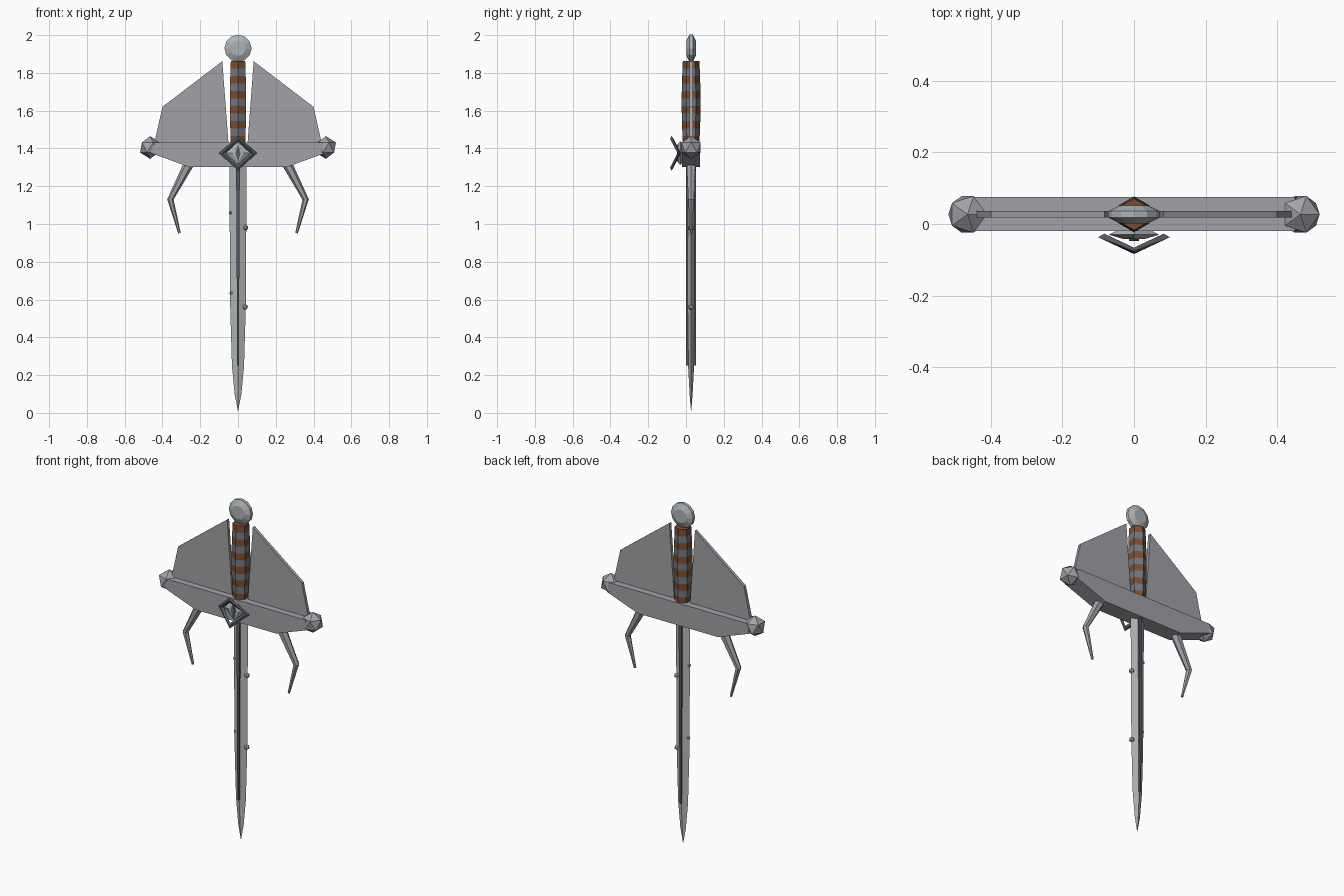
import bpy, bmesh, math
from mathutils import Vector, Matrix

if "Cube" in bpy.data.objects:
    bpy.data.objects.remove(bpy.data.objects["Cube"])

YC = 0.027  # depth of the weapon's centre plane


def mat(name, c):
    m = bpy.data.materials.new(name)
    m.diffuse_color = (*c, 1)
    m.use_nodes = True
    m.node_tree.nodes["Principled BSDF"].inputs["Base Color"].default_value = m.diffuse_color
    return m


STEEL = mat("steel", (0.36, 0.36, 0.39))
PALE = mat("pale steel", (0.42, 0.45, 0.47))
BLADE = mat("blade steel", (0.46, 0.47, 0.47))
DARK = mat("dark steel", (0.10, 0.105, 0.125))
WRAP = mat("grey wrap", (0.17, 0.185, 0.21))
LEATHER = mat("brown leather", (0.19, 0.075, 0.035))


def make(name, bm, *mats):
    bmesh.ops.recalc_face_normals(bm, faces=bm.faces[:])
    me = bpy.data.meshes.new(name)
    bm.to_mesh(me)
    bm.free()
    for m in mats:
        me.materials.append(m)
    ob = bpy.data.objects.new(name, me)
    bpy.context.collection.objects.link(ob)
    return ob


def loft(name, rings, *mats):
    """Skin a list of equally sized vertex rings and cap both ends."""
    bm = bmesh.new()
    vr = [[bm.verts.new(p) for p in r] for r in rings]
    n = len(vr[0])
    for k, (a, b) in enumerate(zip(vr, vr[1:])):
        for i in range(n):
            f = bm.faces.new((a[i], a[(i + 1) % n], b[(i + 1) % n], b[i]))
            f.material_index = k % len(mats)
    bm.faces.new(vr[0])
    bm.faces.new(vr[-1])
    return make(name, bm, *mats)


def plate(name, outline, y0, y1, m):
    """Extrude an x-z outline between two depths."""
    return loft(name, [[(x, y, z) for x, z in outline] for y in (y0, y1)], m)


# Blade: diamond section tapering to a point
sections = [(0.012, 0.001, 0.001), (0.10, 0.018, 0.008), (0.25, 0.032, 0.016),
            (0.55, 0.041, 0.021), (1.31, 0.046, 0.022)]
loft("blade", [[(w, YC, z), (0, YC + t, z), (-w, YC, z), (0, YC - t, z)]
               for z, w, t in sections], BLADE)

# Raised ribs along both blade faces
for name, s in (("front_rib", -1), ("back_rib", 1)):
    ya, yb = sorted((YC + s * 0.014, YC + s * 0.027))
    plate(name, [(-0.004, 0.25), (0.004, 0.25), (0.010, 1.31), (-0.010, 1.31)],
          ya, yb, DARK)

# Small thorns on the blade edges
for i, (x, z, r) in enumerate([(0.040, 0.98, 0.016), (0.038, 0.56, 0.016),
                               (-0.036, 0.635, 0.010), (-0.040, 1.06, 0.010)]):
    bm = bmesh.new()
    bmesh.ops.create_icosphere(bm, subdivisions=1, radius=r,
                               matrix=Matrix.Translation((x, YC, z)))
    make(f"blade_thorn_{i + 1}", bm, BLADE)

# Crossguard
plate("crossguard", [(-0.45, 1.432), (0.45, 1.432), (0.46, 1.375), (0.26, 1.302),
                     (-0.26, 1.302), (-0.46, 1.375)], -0.02, 0.075, STEEL)

# Mirrored side parts
for side, s in (("left", -1), ("right", 1)):
    # Fan plate beside the grip
    plate(f"{side}_fan", [(s * x, z) for x, z in
                          [(0.05, 1.42), (0.083, 1.862), (0.40, 1.62), (0.445, 1.42)]],
          YC - 0.009, YC + 0.009, STEEL)

    # Faceted ball at the guard end
    bm = bmesh.new()
    bmesh.ops.create_icosphere(bm, subdivisions=1, radius=0.060,
                               matrix=Matrix.Translation((s * 0.465, YC, 1.405)))
    make(f"{side}_guard_ball", bm, STEEL)

    # Bent claw below the guard
    path = [(0.262, 1.315, 0.027), (0.358, 1.13, 0.017), (0.310, 0.952, 0.007)]
    dirs = [(0.88, 0.47), (0.99, 0.05), (0.96, -0.26)]
    rings = []
    for (x, z, r), (dx, dz) in zip(path, dirs):
        rings.append([(s * (x + r * math.cos(a) * dx), YC + r * math.sin(a),
                       z + r * math.cos(a) * dz)
                      for a in (k * math.pi / 3 for k in range(6))])
    loft(f"{side}_claw", rings, STEEL)

# Grip: six-sided, swelling in the middle, alternating bands
BANDS = 11
rings = []
for k in range(BANDS + 1):
    t = k / BANDS
    r = 0.044 + 0.006 * math.sin(math.pi * t)
    rings.append([(r * math.sin(a), YC + r * math.cos(a), 1.425 + 0.437 * t)
                  for a in (i * math.pi / 3 for i in range(6))])
loft("grip", rings, LEATHER, WRAP)

# Pommel: thick faceted disc
rings = []
for dy, r in [(-0.025, 0.040), (-0.009, 0.072), (0.009, 0.072), (0.025, 0.040)]:
    rings.append([(r * math.cos(a), YC + dy, 1.930 + r * math.sin(a))
                  for a in (i * math.pi / 6 for i in range(12))])
loft("pommel", rings, PALE)

# Emblem: open diamond frame, its top and bottom corners pushed forward
EZ = 1.375
bm = bmesh.new()
cor = [(1, 0, -0.037), (0, 1, -0.076), (-1, 0, -0.037), (0, -1, -0.076)]
loops = []
for cx, cz, y in cor:
    loops.append([bm.verts.new((cx * w, y + d, EZ + cz * h)) for w, h, d in
                  [(0.100, 0.092, 0.0), (0.083, 0.076, -0.008),
                   (0.066, 0.060, 0.0), (0.083, 0.076, 0.010)]])
for i in range(4):
    a, b = loops[i], loops[(i + 1) % 4]
    for j in range(4):
        bm.faces.new((a[j], a[(j + 1) % 4], b[(j + 1) % 4], b[j]))
make("emblem_frame", bm, DARK)

# Emblem gem: bevelled diamond on the guard, with a dark slit plate
loft("emblem_gem", [[(w, y, EZ), (0, y, EZ + h), (-w, y, EZ), (0, y, EZ - h)]
                    for y, w, h in [(-0.019, 0.050, 0.046), (-0.030, 0.070, 0.064),
                                    (-0.042, 0.030, 0.050)]], PALE)
plate("emblem_slit", [(0.014, EZ), (0, EZ + 0.045), (-0.014, EZ), (0, EZ - 0.045)],
      -0.047, -0.041, DARK)
